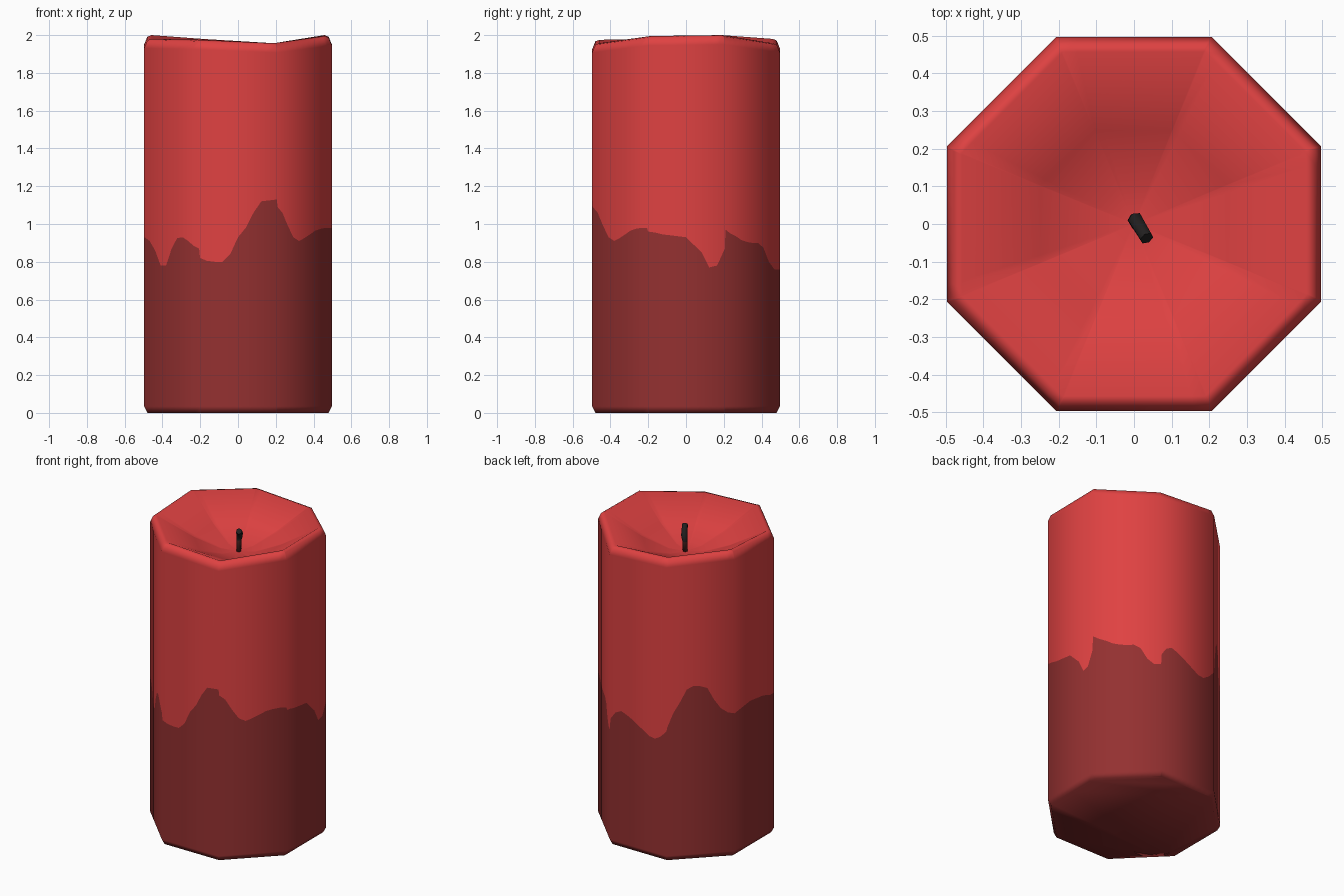
import bpy, math
from mathutils import Vector

if "Cube" in bpy.data.objects:
    bpy.data.objects.remove(bpy.data.objects["Cube"])


def material(name, rgb):
    m = bpy.data.materials.new(name)
    m.diffuse_color = (*rgb, 1)
    m.use_nodes = True
    m.node_tree.nodes["Principled BSDF"].inputs["Base Color"].default_value = m.diffuse_color
    return m


RED = material("red_wax", (0.74, 0.054, 0.054))
DARK = material("dark_red_wax", (0.295, 0.03, 0.03))
BLACK = material("charred_black", (0.016, 0.014, 0.014))
BROWN = material("wick_brown", (0.07, 0.018, 0.016))


def make_object(name, verts, faces, mats):
    me = bpy.data.meshes.new(name)
    me.from_pydata(verts, [], faces)
    for m in mats:
        me.materials.append(m)
    ob = bpy.data.objects.new(name, me)
    bpy.context.collection.objects.link(ob)
    for p in me.polygons:
        p.use_smooth = True
    return ob


# Height of the dark drip line along each of the eight sides (even steps)
drips = [
    (.82, .805, .80, .80, .84, .93, .98, 1.06, 1.12, 1.125, 1.13),     # front
    (1.09, 1.06, .99, .93, .91, .925, .945, .965, .975, .98, .98),     # front right
    (.96, .955, .945, .94, .935, .93, .89, .85, .77, .78, .87),        # right
    (.97, .95, .935, .915, .905, .90, .90, .875, .80, .76, .76),       # back right
    (.83, .88, .90, .885, .865, .84, .815, .79, .785, .81, .855),      # back
    (.88, .97, 1.04, 1.12, 1.14, 1.135, 1.12, 1.04, .98, .95, .94),    # back left
    (.94, .945, .95, .955, .96, .955, .95, .945, .935, .92, .92),      # left
    (.93, .91, .86, .78, .78, .87, .925, .93, .91, .885, .87),         # front left
]
# Rim height at each corner, starting at the front left corner of the front
rim = (1.975, 1.957, 1.995, 2.0, 1.957, 1.98, 2.0, 1.98)
R = 0.497 / math.cos(math.pi / 8)


def corner(i):
    a = math.radians(-112.5 + 45 * i)
    return Vector((math.cos(a), math.sin(a), 0))


# Columns round the octagon: outward vector, drip height, rim height
columns = []
for s in range(8):
    for k in range(11):
        t = max(k / 10, 0.012)          # leaves a steep step at each corner
        v = corner(s).lerp(corner(s + 1), t)
        h = rim[s] + (rim[(s + 1) % 8] - rim[s]) * t
        columns.append((v, drips[s][k], h))
N = len(columns)

# Rings from the base, up the wall, over the rim and into the bowl
rings = [
    lambda d, h: (0.965, 0.0),
    lambda d, h: (1.0, 0.035),
    lambda d, h: (1.0, d),
    lambda d, h: (1.0, h - 0.05),
    lambda d, h: (0.965, h - 0.008),
    lambda d, h: (0.92, h),
    lambda d, h: (0.5, 1.862 + 0.3 * (h - 1.98)),
    lambda d, h: (0.2, 1.803),
]
verts, faces = [], []
for ring in rings:
    for v, d, h in columns:
        f, z = ring(d, h)
        verts.append((v.x * R * f, v.y * R * f, z))
for r in range(len(rings) - 1):
    for c in range(N):
        n = (c + 1) % N
        faces.append((r * N + c, r * N + n, (r + 1) * N + n, (r + 1) * N + c))
top = (len(rings) - 1) * N
verts.append((0, 0, 1.795))
faces += [(top + c, top + (c + 1) % N, len(verts) - 1) for c in range(N)]
faces.append(tuple(reversed(range(N))))
candle = make_object("candle_body", verts, faces, [RED, DARK])
me = candle.data
for i, p in enumerate(me.polygons):
    p.material_index = 1 if i < 2 * N or i == len(faces) - 1 else 0
me.polygons[len(faces) - 1].use_smooth = False
# Shade the wall as one smooth round surface
normals = [(0, 0, 0)] * len(verts)
for r in (1, 2, 3):
    for c in range(N):
        normals[r * N + c] = tuple(columns[c][0].normalized())
me.normals_split_custom_set_from_vertices(normals)

# Bent wick: six-sided tube along a short path
path = [(0.005, 0.0, 1.78, 0.016), (0.0, 0.01, 1.865, 0.017),
        (0.004, 0.012, 1.90, 0.021), (0.034, -0.038, 1.948, 0.019)]
SIDES = 6
wv, wf = [], []
for i, (x, y, z, rad) in enumerate(path):
    a = Vector(path[max(i - 1, 0)][:3])
    b = Vector(path[min(i + 1, len(path) - 1)][:3])
    q = Vector((0, 0, 1)).rotation_difference(b - a)
    for k in range(SIDES):
        t = 2 * math.pi * k / SIDES
        o = q @ Vector((rad * math.cos(t), rad * math.sin(t), 0))
        wv.append(tuple(Vector((x, y, z)) + o))
for i in range(len(path) - 1):
    for k in range(SIDES):
        n = (k + 1) % SIDES
        wf.append((i * SIDES + k, i * SIDES + n, (i + 1) * SIDES + n, (i + 1) * SIDES + k))
wf.append(tuple(reversed(range(SIDES))))
wf.append(tuple(range((len(path) - 1) * SIDES, len(path) * SIDES)))
wick = make_object("wick", wv, wf, [BLACK, BROWN])
for p in wick.data.polygons:
    p.material_index = 1 if p.center.z < 1.85 else 0
wick.data.polygons[len(wf) - 1].use_smooth = False
